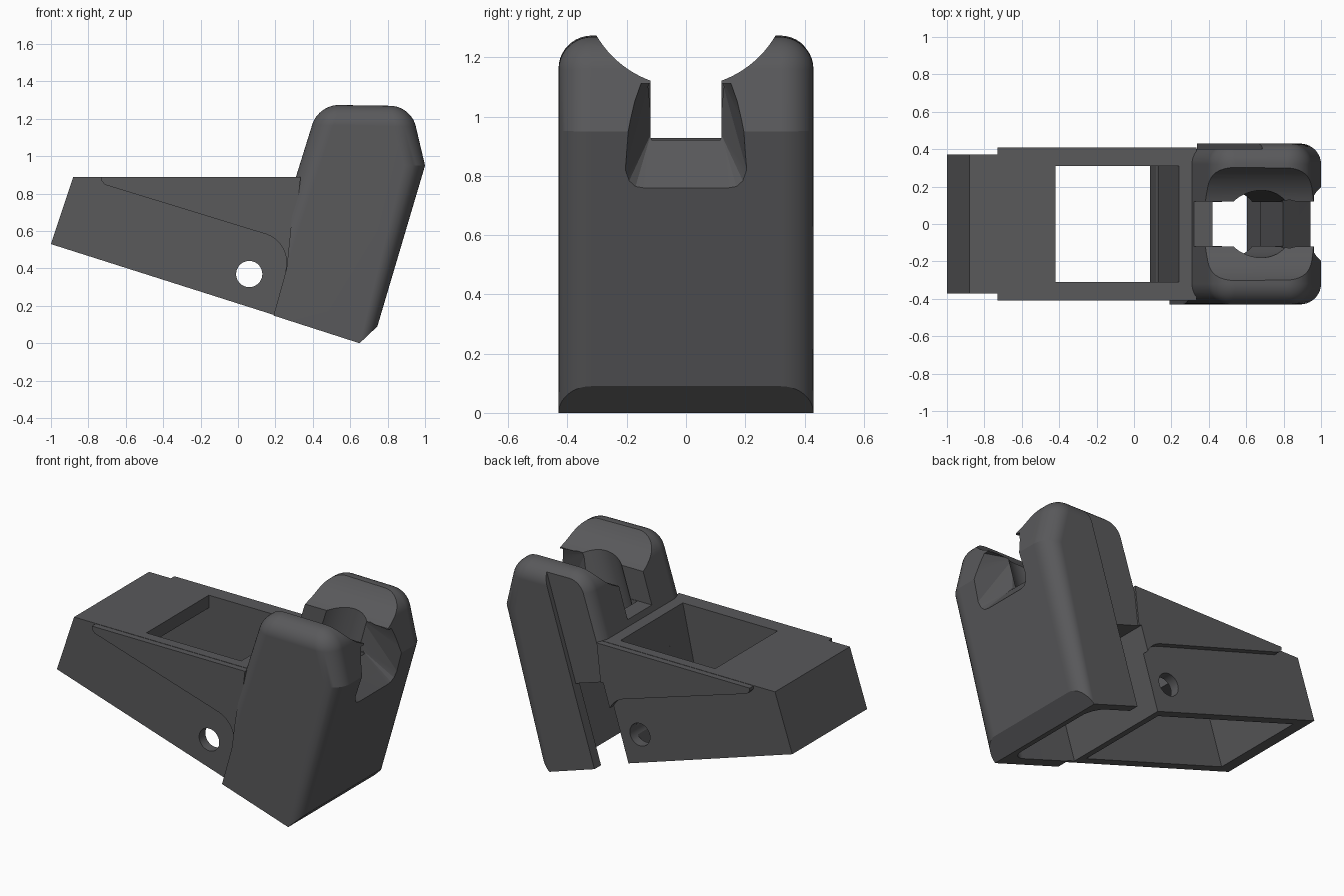
import bpy, bmesh, math
from mathutils import Matrix, Vector

if "Cube" in bpy.data.objects:
    bpy.data.objects.remove(bpy.data.objects["Cube"])

TILT = math.atan2(0.30, 0.954)   # lean of the head


def finish(name, bm):
    bmesh.ops.recalc_face_normals(bm, faces=bm.faces[:])
    me = bpy.data.meshes.new(name)
    bm.to_mesh(me)
    bm.free()
    ob = bpy.data.objects.new(name, me)
    bpy.context.collection.objects.link(ob)
    return ob


def prism_bm(pts, y0, y1):
    bm = bmesh.new()
    f = bm.faces.new([bm.verts.new((x, y0, z)) for x, z in pts])
    r = bmesh.ops.extrude_face_region(bm, geom=[f])
    vs = [v for v in r["geom"] if isinstance(v, bmesh.types.BMVert)]
    bmesh.ops.translate(bm, verts=vs, vec=(0, y1 - y0, 0))
    bmesh.ops.recalc_face_normals(bm, faces=bm.faces[:])
    return bm


def prism(name, pts, y0, y1):
    return finish(name, prism_bm(pts, y0, y1))


def cylinder(name, center, r, length, rot, seg=64):
    bm = bmesh.new()
    bmesh.ops.create_cone(bm, cap_ends=True, segments=seg, radius1=r, radius2=r, depth=length,
                          matrix=Matrix.Translation(center) @ rot)
    return finish(name, bm)


def boolean(ob, tool, op):
    m = ob.modifiers.new(op, "BOOLEAN")
    m.object, m.operation, m.solver = tool, op, "EXACT"
    dg = bpy.context.evaluated_depsgraph_get()
    me = bpy.data.meshes.new_from_object(ob.evaluated_get(dg))
    ob.modifiers.clear()
    ob.data = me
    bpy.data.objects.remove(tool)


def near(v, p):
    return abs(v.co.x - p[0]) < 1e-4 and abs(v.co.z - p[1]) < 1e-4


def round_edges(bm, side_pts, cross_pts, width):
    """Round the side edges joining side_pts and the cross edges at cross_pts."""
    edges = []
    for e in bm.edges:
        a, b = e.verts
        if abs(a.co.y - b.co.y) < 1e-4:
            if all(any(near(v, p) for p in side_pts) for v in (a, b)):
                edges.append(e)
        elif any(near(a, p) for p in cross_pts):
            edges.append(e)
    bmesh.ops.bevel(bm, geom=edges, offset=width, offset_type="OFFSET", segments=10,
                    profile=.5, affect="EDGES")


# Head: leaning slab with rounded sides and top
profile = [(.19, .148), (.65, .0), (.745, .09), (1.0, .95), (.925, 1.268),
           (.43, 1.275), (.31, .89), (.26, .40)]
bm = prism_bm(profile, -.43, .43)
round_edges(bm, profile[2:7], profile[4:6], .11)
head = finish("head", bm)

# Shallow step on the back side of the head
boolean(head, prism("step_cut", [(.26, -.14), (.74, 1.4), (.0, 1.4), (.0, -.14)], .40, .6), "DIFFERENCE")

# Arm: wedge body plus raised cheeks that curve around the pin
body = prism("bracket", [(-1, .53), (-.88, .89), (.40, .89), (.24, .136)], -.372, .372)
arc = [(.105 + .155 * math.cos(a), .43 + .16 * math.sin(a))
       for a in [math.radians(d) for d in range(72, -20, -10)]]
cheek = prism("cheek", [(-.73, .888), (-.73, .868), (-.71, .847)] + arc + [(.28, .40), (.335, .888)],
              -.41, .41)
boolean(body, cheek, "UNION")
boolean(body, head, "UNION")

# Hollow arm, roof window and pin hole
boolean(body, prism("arm_hollow", [(.04, -.03), (.222, .81), (-.80, .81), (-.96, .30)], -.31, .31), "DIFFERENCE")
boolean(body, prism("window", [(-.42, .7), (.1982, .7), (.2545, .96), (-.42, .96)], -.31, .31), "DIFFERENCE")
boolean(body, cylinder("pin_hole", (.06, 0, .37), .07, 2, Matrix.Rotation(math.pi / 2, 4, "X"), 48),
        "DIFFERENCE")

# Sight slot and round groove through the fork
boolean(body, prism("slot", [(.1, .927), (1.3, .927), (1.3, 1.6), (.1, 1.6)], -.12, .12), "DIFFERENCE")
boolean(body, cylinder("groove", (.6, 0, 1.45), .35, 2, Matrix.Rotation(math.pi / 2, 4, "Y"), 96),
        "DIFFERENCE")

# Leaning bore and well down into the head
axis = Vector((math.sin(TILT), 0, math.cos(TILT)))
boolean(body, cylinder("bore", Vector((.345, 0, .08)) + axis * .75, .18, 1.2,
                       Matrix.Rotation(TILT, 4, "Y")), "DIFFERENCE")
boolean(body, prism("well", [(.22, .27), (.43, .96), (.81, .96), (.593, .27)], -.117, .117), "DIFFERENCE")

# Hollow lower head, open below, with a side opening next to the step
cavity = [(.056, -.1), (.29, .65), (.758, .503), (.569, -.1)]
bm = prism_bm(cavity, -.35, .365)
round_edges(bm, cavity[2:4], [], .10)
boolean(body, finish("head_hollow", bm), "DIFFERENCE")
boolean(body, prism("side_notch", [(.087, 0), (.29, .65), (.488, .588), (.304, 0)], 0, .6), "DIFFERENCE")

# Flared cut on the outer face of the head
bm = bmesh.new()
for s in (-1, 1):
    for p in [(.96, .14, .74), (.96, .175, .748), (.965, .198, .77), (.97, .208, .81), (1.02, .206, .90),
              (1.02, .197, .97), (1.0, .18, 1.04), (.98, .155, 1.11), (.78, .119, .94), (.78, .119, 1.13)]:
        bm.verts.new((p[0], s * p[1], p[2]))
bmesh.ops.convex_hull(bm, input=bm.verts[:])
boolean(body, finish("flare", bm), "DIFFERENCE")

# Dark grey finish
mat = bpy.data.materials.new("dark_grey")
mat.diffuse_color = (.1, .1, .105, 1)
mat.use_nodes = True
mat.node_tree.nodes["Principled BSDF"].inputs["Base Color"].default_value = mat.diffuse_color
body.data.materials.clear()
body.data.materials.append(mat)

bpy.context.view_layer.objects.active = body
body.select_set(True)
bpy.ops.object.shade_smooth_by_angle(angle=math.radians(14))
wn = body.modifiers.new("face_weighted", "WEIGHTED_NORMAL")
wn.keep_sharp = True
